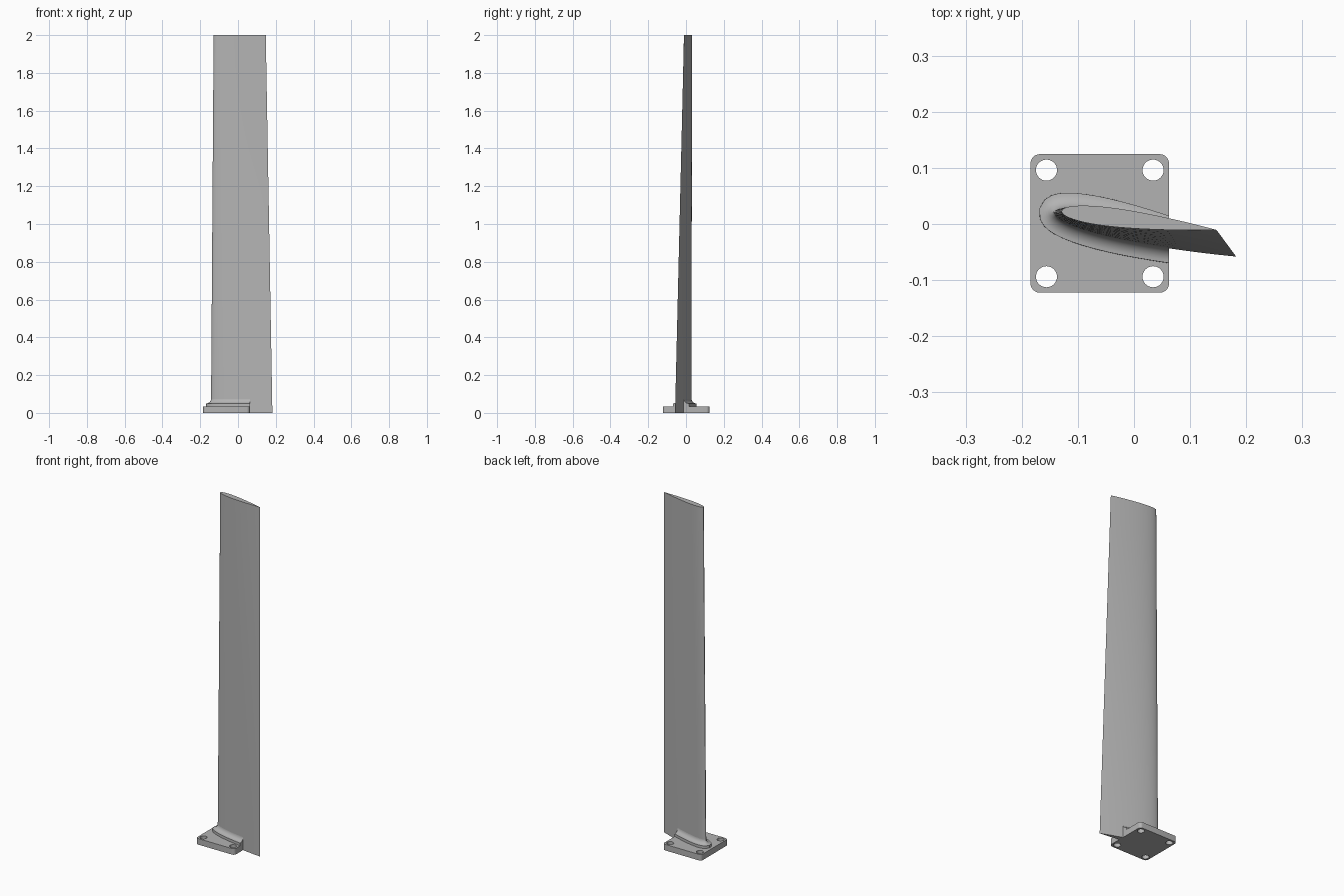
import bpy, bmesh, math
from mathutils import Vector

old = bpy.data.objects.get("Cube")
if old:
    bpy.data.objects.remove(old, do_unlink=True)

# One plain grey material
grey = bpy.data.materials.new("plain grey")
grey.use_nodes = True
COLOUR = (0.45, 0.45, 0.45, 1)
grey.diffuse_color = COLOUR
grey.node_tree.nodes["Principled BSDF"].inputs["Base Color"].default_value = COLOUR

HEIGHT = 2.0
PLATE_TOP, COLLAR_TOP, FILLET = 0.035, 0.05, 0.027
PLATE_X, PLATE_Y, PLATE_HALF = -0.061, 0.001, 0.1235
CUT_X = PLATE_X + PLATE_HALF
ROOT = (Vector((-0.143, 0.021)), Vector((0.182, -0.058)))
TIP = (Vector((-0.129, 0.023)), Vector((0.147, -0.0105)))


def foil(z, steps=28, thick=0.12):
    """Symmetric wing section at height z, counter-clockwise from the trailing edge."""
    nose, tail = (a.lerp(b, z / HEIGHT) for a, b in zip(ROOT, TIP))
    chord = tail - nose
    side = Vector((-chord.y, chord.x))
    points = []
    for i in range(2 * steps):
        a = math.pi * i / steps
        t = (1 + math.cos(a)) / 2
        h = 5 * thick * (0.2969 * math.sqrt(t) - 0.126 * t - 0.3516 * t**2
                         + 0.2843 * t**3 - 0.1036 * t**4)
        points.append(nose + chord * t + side * (h if i <= steps else -h))
    return points


def grow(points, distance):
    """Push an outline outwards along its normals."""
    result = []
    for i, p in enumerate(points):
        d = points[(i + 1) % len(points)] - points[i - 1]
        result.append(p + Vector((d.y, -d.x)).normalized() * distance)
    return result


def loft(rings):
    """Solid through a list of (outline, height) rings."""
    bm = bmesh.new()
    loops = [[bm.verts.new((p.x, p.y, z)) for p in ring] for ring, z in rings]
    n = len(loops[0])
    for low, high in zip(loops, loops[1:]):
        for i in range(n):
            j = (i + 1) % n
            bm.faces.new((low[i], low[j], high[j], high[i]))
    bm.faces.new(loops[0][::-1])
    bm.faces.new(loops[-1])
    return bm


def finish(obj):
    obj.data.materials.clear()
    obj.data.materials.append(grey)
    bpy.ops.object.select_all(action='DESELECT')
    obj.select_set(True)
    bpy.context.view_layer.objects.active = obj
    bpy.ops.object.shade_smooth_by_angle(angle=math.radians(30))


def add_mesh(name, bm):
    bmesh.ops.recalc_face_normals(bm, faces=bm.faces)
    mesh = bpy.data.meshes.new(name)
    bm.to_mesh(mesh)
    bm.free()
    obj = bpy.data.objects.new(name, mesh)
    bpy.context.collection.objects.link(obj)
    finish(obj)


def arc(x, y, radius, start, sweep, steps):
    return [(x + radius * math.cos(start + sweep * i / steps),
             y + radius * math.sin(start + sweep * i / steps)) for i in range(steps + 1)]


# Tapered, twisted blade
add_mesh("blade", loft([(foil(HEIGHT * k / 10), HEIGHT * k / 10) for k in range(11)]))

# Collar with a concave fillet, cut flush with the plate edge
rings = [(grow(foil(0.02), FILLET), 0.02)]
for k in range(9):
    a = math.pi / 2 * k / 8
    z = COLLAR_TOP + FILLET * (1 - math.cos(a))
    rings.append((grow(foil(z), FILLET * (1 - math.sin(a)) - 0.0003), z))
collar = loft(rings)
cut = bmesh.ops.bisect_plane(collar, geom=collar.verts[:] + collar.edges[:] + collar.faces[:],
                             plane_co=(CUT_X, 0, 0), plane_no=(1, 0, 0), clear_outer=True)
bmesh.ops.holes_fill(collar, edges=[e for e in collar.edges if e.is_boundary], sides=0)
add_mesh("blade_collar", collar)

# Rounded base plate with four bolt holes
CORNER, HOLE, HOLE_OFFSET = 0.017, 0.0188, 0.095
inner = PLATE_HALF - CORNER
signs = [(1, 1), (-1, 1), (-1, -1), (1, -1)]
outline = []
for k, (sx, sy) in enumerate(signs):
    outline += arc(PLATE_X + sx * inner, PLATE_Y + sy * inner, CORNER,
                   k * math.pi / 2, math.pi / 2, 8)
outlines = [outline]
for sx, sy in signs:
    outlines.append(arc(PLATE_X + sx * HOLE_OFFSET, PLATE_Y + sy * HOLE_OFFSET,
                        HOLE, 0, 2 * math.pi, 32)[:-1])
curve = bpy.data.curves.new("base_plate", 'CURVE')
curve.dimensions = '2D'
curve.fill_mode = 'BOTH'
curve.extrude = PLATE_TOP / 2
for points in outlines:
    spline = curve.splines.new('POLY')
    spline.points.add(len(points) - 1)
    for p, (x, y) in zip(spline.points, points):
        p.co = (x, y, 0, 1)
    spline.use_cyclic_u = True
plate = bpy.data.objects.new("base_plate", curve)
plate.location.z = PLATE_TOP / 2
bpy.context.collection.objects.link(plate)
bpy.ops.object.select_all(action='DESELECT')
plate.select_set(True)
bpy.context.view_layer.objects.active = plate
bpy.ops.object.convert(target='MESH')
finish(bpy.context.view_layer.objects.active)
